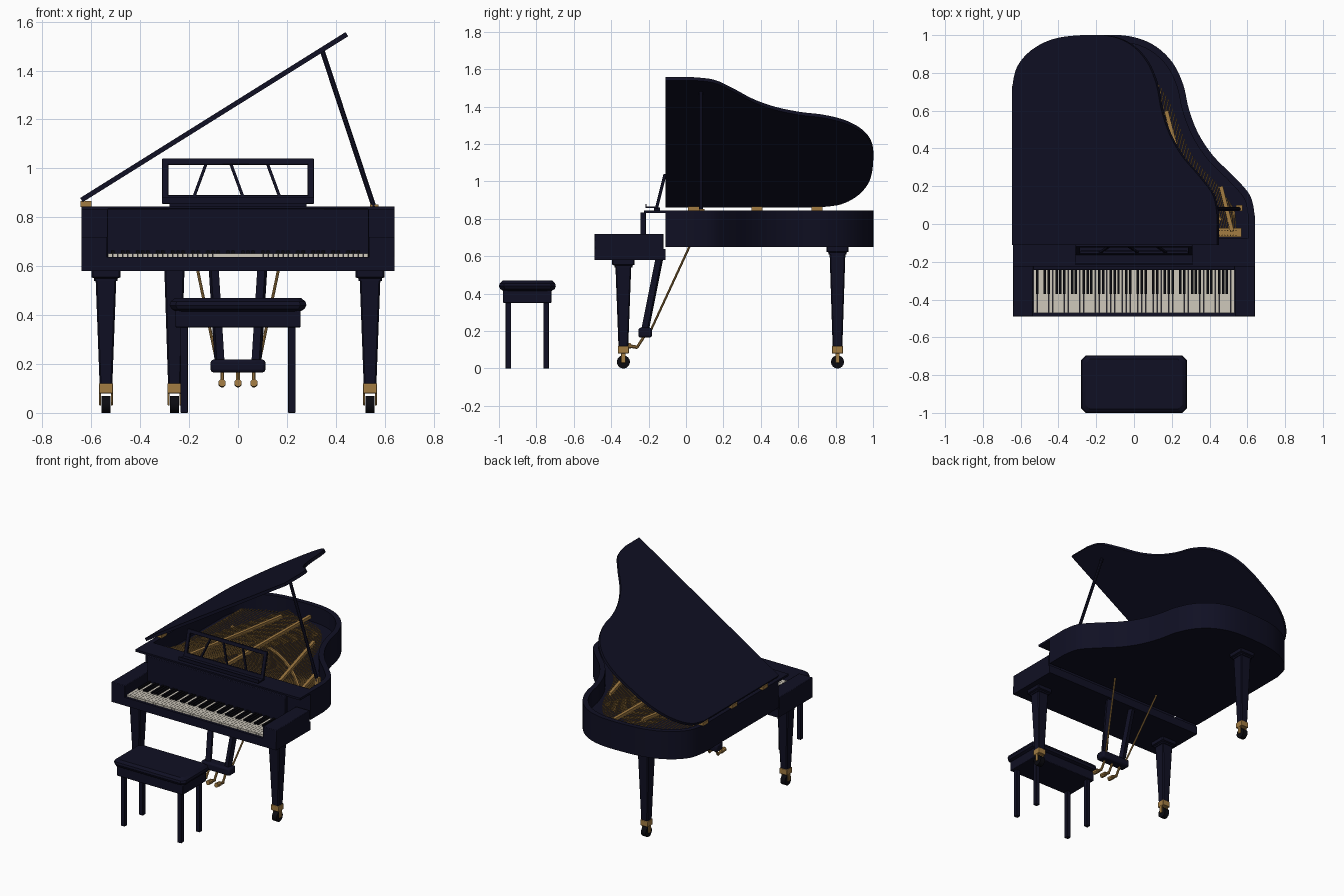
import bpy, bmesh, math
from mathutils import Vector, Matrix

if "Cube" in bpy.data.objects:
    bpy.data.objects.remove(bpy.data.objects["Cube"])

made = []


def material(name, rgb, rough=0.5):
    m = bpy.data.materials.new(name)
    m.use_nodes = True
    m.diffuse_color = (*rgb, 1)
    shader = m.node_tree.nodes["Principled BSDF"]
    shader.inputs["Base Color"].default_value = (*rgb, 1)
    shader.inputs["Roughness"].default_value = rough
    return m


NAVY = material("navy lacquer", (0.005, 0.005, 0.017))
GOLD = material("brass", (0.36, 0.2, 0.055))
IVORY = material("ivory", (0.62, 0.58, 0.5))
BLACK = material("black", (0.003, 0.003, 0.005))


def finish(name, bm, mat, bevel=0):
    bmesh.ops.recalc_face_normals(bm, faces=bm.faces)
    me = bpy.data.meshes.new(name)
    bm.to_mesh(me)
    bm.free()
    me.materials.append(mat)
    ob = bpy.data.objects.new(name, me)
    bpy.context.collection.objects.link(ob)
    if bevel:
        mod = ob.modifiers.new("bevel", "BEVEL")
        mod.width, mod.segments = bevel, 2
    made.append(ob)
    return ob


def boxes(name, mat, items, bevel=0):
    """Boxes given as x0, x1, y0, y1, z0, z1."""
    bm = bmesh.new()
    for x0, x1, y0, y1, z0, z1 in items:
        mid = Vector((x0 + x1, y0 + y1, z0 + z1)) / 2
        m = Matrix.Translation(mid) @ Matrix.Diagonal((x1 - x0, y1 - y0, z1 - z0, 1))
        bmesh.ops.create_cube(bm, size=1, matrix=m)
    return finish(name, bm, mat, bevel)


def rods(name, mat, items, sides=8):
    """Straight rods given as start, end, radius."""
    bm = bmesh.new()
    for a, b, r in items:
        a, b = Vector(a), Vector(b)
        d = b - a
        turn = d.to_track_quat("Z", "Y").to_matrix().to_4x4()
        spin = Matrix.Rotation(math.pi / sides, 4, "Z")
        bmesh.ops.create_cone(bm, cap_ends=True, segments=sides, radius1=r, radius2=r,
                              depth=d.length, matrix=Matrix.Translation((a + b) / 2) @ turn @ spin)
    return finish(name, bm, mat)


def loft(name, mat, rings):
    """Skin a stack of equal point loops and cap both ends."""
    bm = bmesh.new()
    loops = [[bm.verts.new(p) for p in ring] for ring in rings]
    n = len(loops[0])
    for a, b in zip(loops, loops[1:]):
        for i in range(n):
            j = (i + 1) % n
            bm.faces.new((a[i], a[j], b[j], b[i]))
    bm.faces.new(loops[0])
    bm.faces.new(loops[-1])
    return finish(name, bm, mat)


def level(loop, z):
    return [(p[0], p[1], z) for p in loop]


def chamfered(cx, cy, hx, hy, c):
    return [(cx + sx * (hx - a * c), cy + sy * (hy - b * c)) for sx, sy, a, b in (
        (-1, -1, 0, 1), (-1, -1, 1, 0), (1, -1, 1, 0), (1, -1, 0, 1),
        (1, 1, 0, 1), (1, 1, 1, 0), (-1, 1, 1, 0), (-1, 1, 0, 1))]


def smooth_path(pts, steps=5):
    out = []
    for i in range(len(pts) - 1):
        p = [Vector(pts[max(0, min(len(pts) - 1, i + k))]) for k in (-1, 0, 1, 2)]
        for s in range(steps):
            t = s / steps
            out.append(p[1] + 0.5 * t * (p[2] - p[0] + t * (
                2 * p[0] - 5 * p[1] + 4 * p[2] - p[3] + t * (3 * (p[1] - p[2]) + p[3] - p[0]))))
    return out + [Vector(pts[-1])]


def inset(loop, d):
    out = []
    for i, p in enumerate(loop):
        e1 = (p - loop[i - 1]).normalized()
        e2 = (loop[(i + 1) % len(loop)] - p).normalized()
        n1, n2 = Vector((-e1.y, e1.x)), Vector((-e2.y, e2.x))
        out.append(p + (n1 + n2) * d / (1 + n1.dot(n2)))
    return out


# Wing-shaped case: a rim with a soundboard sunk inside
outline = [Vector((0.64, -0.11))] + smooth_path([
    (0.64, 0.04), (0.615, 0.15), (0.53, 0.25), (0.42, 0.36), (0.34, 0.48), (0.29, 0.61),
    (0.26, 0.74), (0.2, 0.86), (0.1, 0.95), (-0.03, 0.995), (-0.2, 1.0), (-0.38, 0.98),
    (-0.52, 0.92), (-0.61, 0.83), (-0.64, 0.72)]) + [Vector((-0.64, -0.11))]
inner = inset(outline, 0.035)
loft("case", NAVY, [level(outline, 0.65), level(outline, 0.845),
                    level(inner, 0.845), level(inner, 0.73)])

# Raised lid, hinged along the straight side
lid = loft("lid", NAVY, [[(p.x + 0.64, p.y, z) for p in outline] for z in (0, 0.02)])
lid.location = (-0.635, 0, 0.862)
lid.rotation_euler.y = -math.radians(32)
boxes("lid_hinges", GOLD, [(-0.645, -0.6, y - 0.03, y + 0.03, 0.843, 0.866)
                           for y in (0.04, 0.38, 0.7)])
rods("lid_prop", NAVY, [((0.56, 0.08, 0.83), (0.345, 0.08, 1.48), 0.011)])
boxes("prop_bracket", GOLD, [(0.54, 0.575, 0.07, 0.1, 0.8, 0.852)])

# Iron frame, bridge and strings
boxes("pin_plate", GOLD, [(-0.57, 0.57, -0.07, -0.02, 0.73, 0.8)])
rods("frame_bars", GOLD, [((x0, y0, 0.8), (x1, y1, 0.8), 0.015) for x0, y0, x1, y1 in (
    (-0.37, -0.04, -0.22, 0.8), (-0.09, -0.04, -0.07, 0.9), (0.34, -0.04, 0.17, 0.6),
    (0.52, -0.04, 0.46, 0.2))], 4)
bridge = smooth_path([(-0.42, 0.53), (-0.27, 0.48), (0.04, 0.37), (0.28, 0.2), (0.46, 0.02)], 4)
rods("bridge", GOLD, [((*a, 0.775), (*b, 0.775), 0.012) for a, b in zip(bridge, bridge[1:])], 6)

hitch = smooth_path([(-0.53, 0.8), (-0.3, 0.9), (0.0, 0.86), (0.17, 0.68), (0.3, 0.38),
                     (0.45, 0.2), (0.53, 0.08)], 12)
strings = []
for i, end in enumerate(hitch):
    x = -0.52 + 1.06 * i / (len(hitch) - 1)
    strings.append(((x, -0.04, 0.785), (*end, 0.77), 0.0035))
for i in range(22):
    t = i / 21
    strings.append(((-0.54 + 0.3 * t, -0.04, 0.8), (-0.25 + 0.38 * t, 0.92 - 0.2 * t, 0.79), 0.0035))
rods("strings", GOLD, strings, 5)
rods("tuning_pins", GOLD, [((a[0], y, 0.79), (a[0], y, 0.822), 0.004)
                           for a, b, r in strings for y in (-0.06, -0.035)], 5)

# Keybed, cheeks, fallboard and front shelf
boxes("keybed", NAVY, [(-0.64, 0.64, -0.49, -0.11, 0.58, 0.638)])
boxes("cheeks", NAVY, [(s * 0.5875 - 0.0525, s * 0.5875 + 0.0525, -0.49, -0.12, 0.6, 0.72)
                       for s in (-1, 1)], 0.004)
boxes("fallboard", NAVY, [(-0.535, 0.535, -0.243, -0.215, 0.63, 0.835)], 0.004)
boxes("front_shelf", NAVY, [(-0.64, 0.64, -0.225, -0.105, 0.83, 0.845)])

# Keys: fifty-two naturals, with sharps between all but B-C and E-F
step = 1.066 / 52
boxes("white_keys", IVORY, [(-0.533 + i * step + 0.0008, -0.533 + (i + 1) * step - 0.0008,
                             -0.472, -0.243, 0.63, 0.652) for i in range(52)])
sharps = [-0.533 + (i + 1) * step for i in range(51) if i % 7 not in (1, 4)]
boxes("black_keys", BLACK, [(x - 0.0065, x + 0.0065, -0.37, -0.243, 0.645, 0.664) for x in sharps])

# Music stand: leaning open frame with slanted slats
stand = boxes("music_stand", NAVY, [
    (-0.31, 0.31, -0.008, 0.008, 0, 0.035), (-0.31, 0.31, -0.008, 0.008, 0.165, 0.19),
    (-0.31, -0.285, -0.008, 0.008, 0, 0.19), (0.285, 0.31, -0.008, 0.008, 0, 0.19)], 0.003)
slats = rods("stand_slats", NAVY, [((b, 0, 0.03), (t, 0, 0.17), 0.008) for b, t in (
    (-0.18, -0.13), (0.02, -0.03), (0.17, 0.12))], 4)
for ob in (stand, slats):
    ob.location = (0, -0.158, 0.855)
    ob.rotation_euler.x = -math.radians(14)
boxes("stand_ledge", NAVY, [(-0.31, 0.31, -0.215, -0.15, 0.857, 0.866),
                            (-0.31, 0.31, -0.217, -0.21, 0.857, 0.88),
                            (-0.28, 0.28, -0.17, -0.14, 0.843, 0.86)])

# Three tapered legs with brass sockets and casters
for name, x, y, top in (("front_right_leg", -0.54, -0.335, 0.58),
                        ("front_left_leg", 0.54, -0.335, 0.58), ("back_leg", -0.26, 0.81, 0.65)):
    profile = [(0.026, 0.115), (0.042, top - 0.04), (0.048, top - 0.04), (0.048, top - 0.03),
               (0.06, top - 0.025), (0.06, top + 0.01)]
    loft(name, NAVY, [level(chamfered(x, y, h, h, 0.006), z) for h, z in profile])
    boxes(name + "_socket", GOLD, [(x - 0.029, x + 0.029, y - 0.029, y + 0.029, 0.08, 0.12)] + [
        (x + s * 0.024 - 0.004, x + s * 0.024 + 0.004, y - 0.012, y + 0.012, 0.03, 0.085)
        for s in (-1, 1)], 0.003)
    rods(name + "_wheel", BLACK, [((x - 0.018, y, 0.035), (x + 0.018, y, 0.035), 0.035)], 20)

# Pedal lyre with brace rods and three pedals
boxes("lyre_box", NAVY, [(-0.112, 0.112, -0.255, -0.182, 0.165, 0.218)], 0.012)
rods("lyre_posts", NAVY, [((s * 0.075, -0.22, 0.2), (s * 0.1, -0.14, 0.6), 0.023)
                          for s in (-1, 1)], 4)
rods("lyre_braces", GOLD, [((s * 0.085, -0.19, 0.2), (s * 0.18, 0.02, 0.655), 0.006)
                           for s in (-1, 1)])
pedals = []
for x in (-0.065, 0, 0.065):
    pedals += [((x, -0.225, 0.17), (x, -0.262, 0.112), 0.008),
               ((x, -0.258, 0.113), (x, -0.3, 0.12), 0.01),
               ((x, -0.295, 0.12), (x, -0.335, 0.123), 0.016)]
rods("pedals", GOLD, pedals)

# Bench with a padded, chamfered seat
seat = [(0.255, 0.13, 0.415), (0.272, 0.146, 0.425), (0.28, 0.152, 0.44),
        (0.276, 0.148, 0.455), (0.258, 0.132, 0.47)]
loft("bench_seat", NAVY, [level(chamfered(0, -0.848, hx, hy, 0.025), z) for hx, hy, z in seat])
boxes("bench_apron", NAVY, [(-0.256, 0.256, -0.978, -0.72, 0.35, 0.418)], 0.004)
boxes("bench_legs", NAVY, [(sx * 0.22 - 0.015, sx * 0.22 + 0.015, y - 0.015, y + 0.015, 0, 0.36)
                           for sx in (-1, 1) for y in (-0.95, -0.748)], 0.003)

# Smooth curved surfaces while keeping edges crisp
bpy.ops.object.select_all(action="DESELECT")
for ob in made:
    ob.select_set(True)
bpy.context.view_layer.objects.active = made[0]
bpy.ops.object.shade_smooth_by_angle(angle=math.radians(30))
